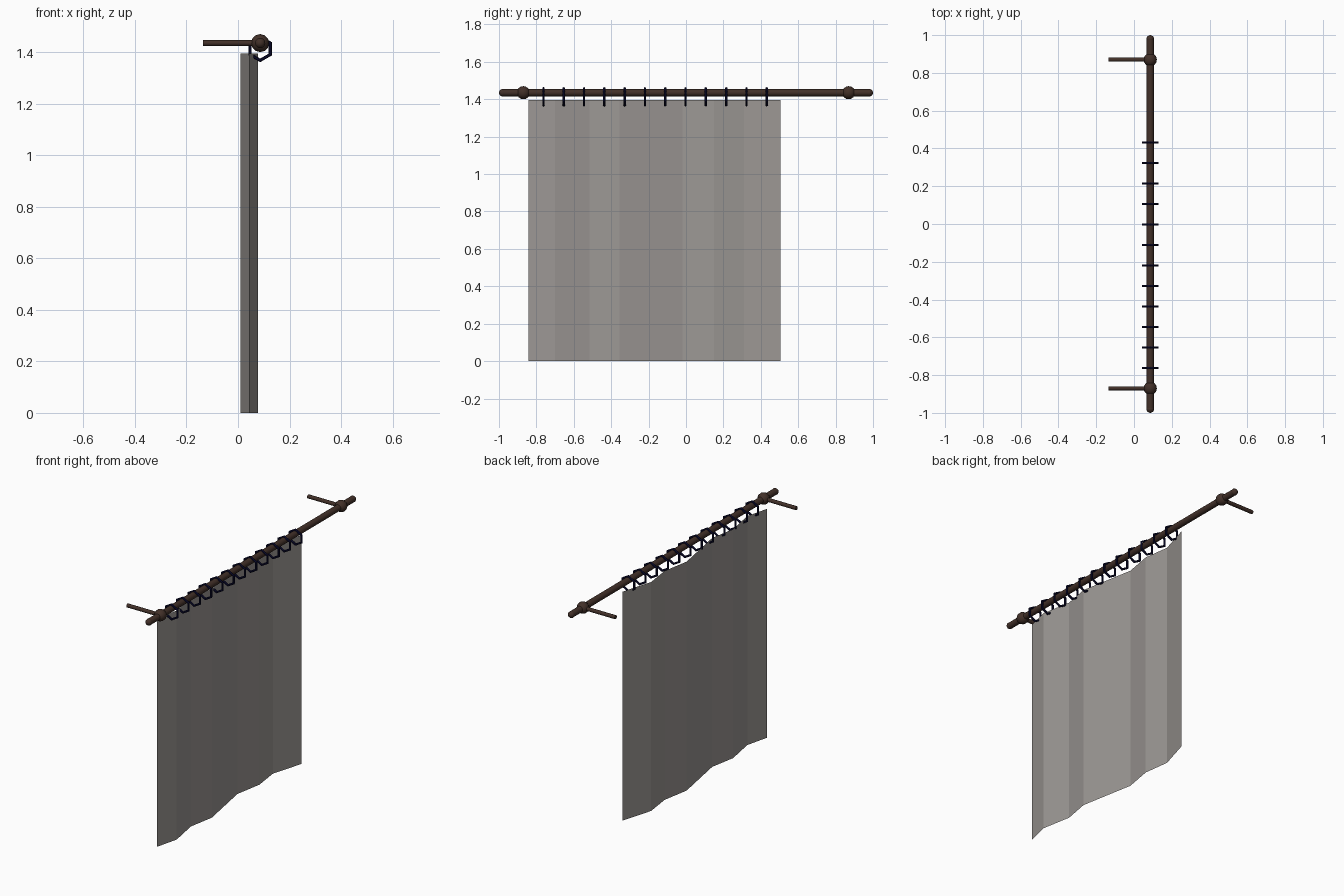
import bpy, math
from mathutils import Vector

if "Cube" in bpy.data.objects:
    bpy.data.objects.remove(bpy.data.objects["Cube"])

def material(name, rgb):
    m = bpy.data.materials.new(name)
    m.diffuse_color = (*rgb, 1)
    m.use_nodes = True
    m.node_tree.nodes["Principled BSDF"].inputs["Base Color"].default_value = m.diffuse_color
    return m

WOOD = material("dark brown wood", (0.055, 0.030, 0.022))
METAL = material("navy ring", (0.003, 0.003, 0.028))
CLOTH = material("warm grey cloth", (0.33, 0.31, 0.295))

ROD_X, ROD_Z = 0.086, 1.435

def finish(name, mat, smooth=True):
    ob = bpy.context.object
    ob.name = name
    ob.data.materials.append(mat)
    if smooth:
        bpy.ops.object.shade_smooth_by_angle(angle=math.radians(40))
    return ob

def cylinder(name, a, b, r, sides, mat):
    a, b = Vector(a), Vector(b)
    bpy.ops.mesh.primitive_cylinder_add(
        vertices=sides, radius=r, depth=(b - a).length, location=(a + b) / 2,
        rotation=(b - a).to_track_quat('Z', 'Y').to_euler())
    return finish(name, mat)

def ball(name, loc, r, mat):
    bpy.ops.mesh.primitive_uv_sphere_add(
        segments=12, ring_count=8, radius=r, location=loc, rotation=(math.pi / 2, 0, 0))
    return finish(name, mat)

# rod with rounded tips, wall brackets and bracket balls
cylinder("rod", (ROD_X, -0.98, ROD_Z), (ROD_X, 0.98, ROD_Z), 0.019, 12, WOOD)
for side, s in (("front", -1), ("back", 1)):
    ball(side + "_rod_tip", (ROD_X, s * 0.98, ROD_Z), 0.02, WOOD)
    ball(side + "_bracket_ball", (ROD_X, s * 0.87, ROD_Z), 0.035, WOOD)
    cylinder(side + "_bracket", (-0.136, s * 0.87, ROD_Z),
             (ROD_X, s * 0.87, ROD_Z), 0.0115, 10, WOOD)

# hexagonal rings hanging on the rod, corner up
for i in range(12):
    bpy.ops.mesh.primitive_torus_add(
        major_segments=6, minor_segments=6, major_radius=0.045, minor_radius=0.007,
        location=(ROD_X, -0.762 + i * 0.1085, 1.413),
        rotation=(math.pi / 2, math.pi / 6, 0))
    finish(f"ring_{i + 1}", METAL, smooth=False)

# curtain: a single folded sheet
folds = [(0.042, -0.842), (0.077, -0.70), (0.043, -0.515), (0.072, -0.355),
         (0.010, -0.02), (0.040, 0.15), (0.018, 0.31), (0.075, 0.505)]
verts = [(x, y, z) for x, y in folds for z in (0, 1.395)]
faces = [(2 * i, 2 * i + 2, 2 * i + 3, 2 * i + 1) for i in range(len(folds) - 1)]
mesh = bpy.data.meshes.new("curtain")
mesh.from_pydata(verts, [], faces)
mesh.materials.append(CLOTH)
bpy.context.collection.objects.link(bpy.data.objects.new("curtain", mesh))
